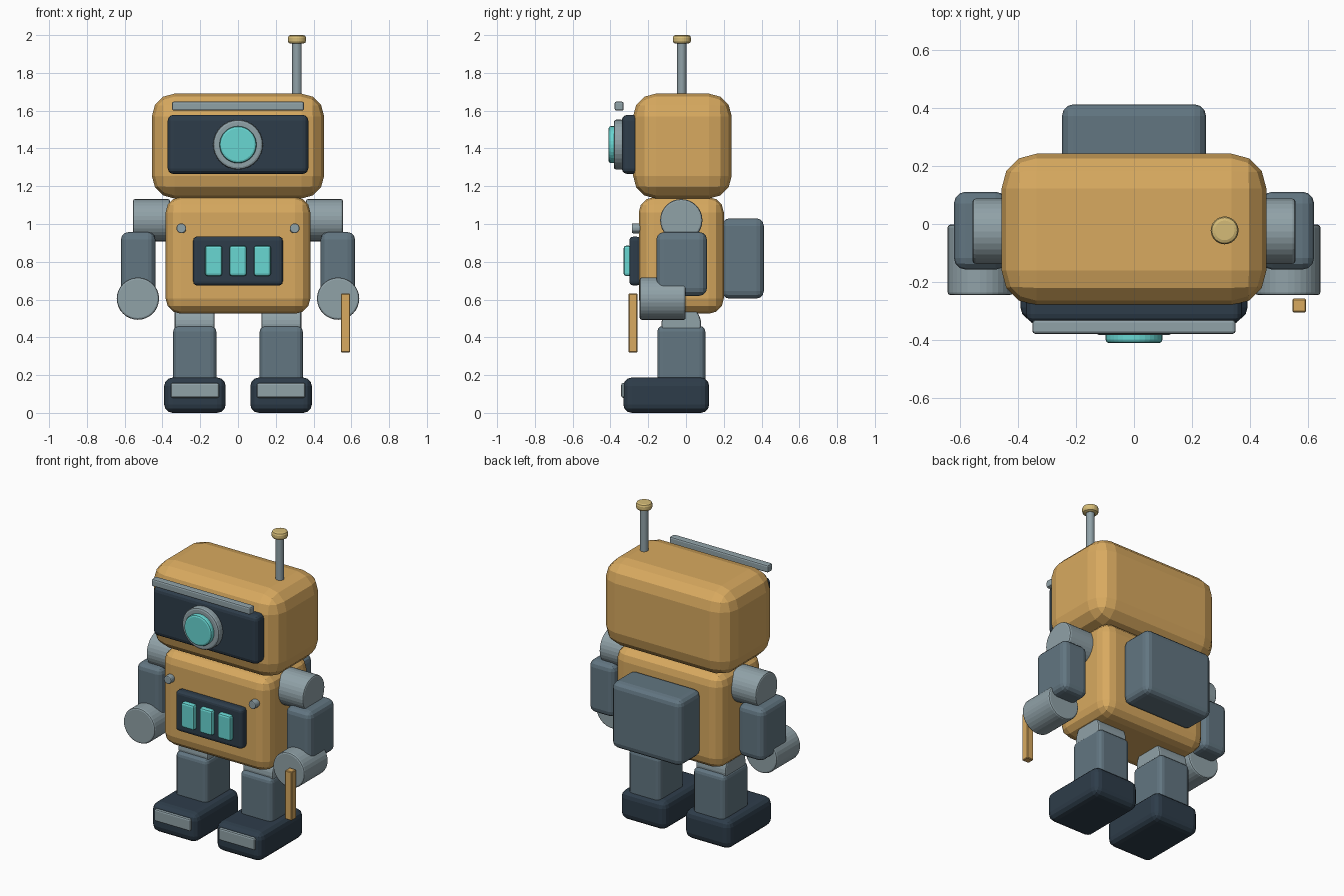
import bpy, math

if "Cube" in bpy.data.objects:
    bpy.data.objects.remove(bpy.data.objects["Cube"])


def material(name, rgb):
    m = bpy.data.materials.new(name)
    m.diffuse_color = (*rgb, 1)
    m.use_nodes = True
    m.node_tree.nodes["Principled BSDF"].inputs["Base Color"].default_value = m.diffuse_color
    return m


GOLD = material("warm_yellow", (0.69, 0.40, 0.115))
NAVY = material("dark_navy", (0.027, 0.046, 0.068))
SLATE = material("slate_grey", (0.122, 0.18, 0.22))
STEEL = material("light_steel", (0.28, 0.36, 0.39))
CYAN = material("glow_cyan", (0.14, 0.68, 0.65))
BRASS = material("pale_brass", (0.665, 0.50, 0.185))


def finish(ob, name, mat, bevel, segments):
    ob.name = name
    ob.data.materials.append(mat)
    if bevel:
        mod = ob.modifiers.new("Bevel", 'BEVEL')
        mod.width = bevel
        mod.segments = segments
        mod.limit_method = 'ANGLE'
        mod.angle_limit = math.radians(40)
    return ob


def box(name, mat, xs, ys, zs, bevel=0.0, segments=3):
    """Bevelled box given by its extents on each axis."""
    bpy.ops.mesh.primitive_cube_add(size=1, location=[sum(r) / 2 for r in (xs, ys, zs)])
    ob = bpy.context.object
    ob.scale = [abs(r[1] - r[0]) for r in (xs, ys, zs)]
    bpy.ops.object.transform_apply(location=False, rotation=False, scale=True)
    return finish(ob, name, mat, bevel, segments)


def rod(name, mat, axis, center, radius, span, bevel=0.0, sides=32):
    """Cylinder along an axis; center holds the two other coordinates in order."""
    i = "xyz".index(axis)
    loc = list(center)
    loc.insert(i, sum(span) / 2)
    rot = [(0, math.pi / 2, 0), (math.pi / 2, 0, 0), (0, 0, 0)][i]
    bpy.ops.mesh.primitive_cylinder_add(vertices=sides, radius=radius,
                                        depth=abs(span[1] - span[0]),
                                        location=loc, rotation=rot)
    return finish(bpy.context.object, name, mat, bevel, 2)


# Head and body
box("head", GOLD, (-0.456, 0.456), (-0.28, 0.242), (1.135, 1.69), 0.12)
box("torso", GOLD, (-0.383, 0.383), (-0.25, 0.2), (0.525, 1.142), 0.08)
box("backpack", SLATE, (-0.248, 0.248), (0.19, 0.412), (0.605, 1.03), 0.04)

# Face
box("visor", NAVY, (-0.372, 0.372), (-0.34, -0.24), (1.265, 1.578), 0.03)
rod("eye_ring", STEEL, 'y', (0, 1.42), 0.132, (-0.382, -0.33), 0.012)
rod("eye_lens", CYAN, 'y', (0, 1.42), 0.098, (-0.41, -0.37), 0.012)
box("brow_bar", STEEL, (-0.35, 0.35), (-0.378, -0.33), (1.6, 1.648), 0.01, 2)

# Antenna
rod("antenna_stem", STEEL, 'z', (0.312, -0.022), 0.025, (1.65, 1.97), 0, 24)
rod("antenna_knob", BRASS, 'z', (0.312, -0.022), 0.048, (1.955, 2.0), 0.014, 24)

# Chest panel
box("chest_panel", NAVY, (-0.237, 0.237), (-0.3, -0.24), (0.675, 0.933), 0.02)
for x in (-0.129, 0, 0.129):
    box("chest_light", CYAN, (x - 0.045, x + 0.045), (-0.33, -0.29), (0.725, 0.885), 0.012, 2)

# Limbs on both sides
for s, side in ((-1, "left"), (1, "right")):
    def pair(a, b):
        return (min(s * a, s * b), max(s * a, s * b))

    rod(side + "_chest_bolt", STEEL, 'y', (s * 0.3, 0.977), 0.026, (-0.287, -0.24), 0.006, 20)
    rod(side + "_shoulder", STEEL, 'x', (-0.025, 1.02), 0.112, pair(0.36, 0.556), 0.01)
    box(side + "_upper_arm", SLATE, pair(0.437, 0.62), (-0.157, 0.111), (0.62, 0.957), 0.04)
    rod(side + "_forearm", STEEL, 'y', (s * 0.53, 0.605), 0.112, (-0.245, -0.002), 0.01)
    rod(side + "_hip", STEEL, 'x', (-0.025, 0.47), 0.105, pair(0.125, 0.335), 0.01)
    box(side + "_leg", SLATE, pair(0.115, 0.343), (-0.152, 0.102), (0.15, 0.46), 0.03)
    box(side + "_foot", NAVY, pair(0.065, 0.391), (-0.332, 0.123), (0.0, 0.187), 0.045)
    box(side + "_toe_plate", STEEL, pair(0.1, 0.356), (-0.343, -0.31), (0.08, 0.158), 0.01, 2)

# Handheld baton
box("baton", GOLD, (0.545, 0.593), (-0.304, -0.257), (0.32, 0.632), 0.004, 1)
